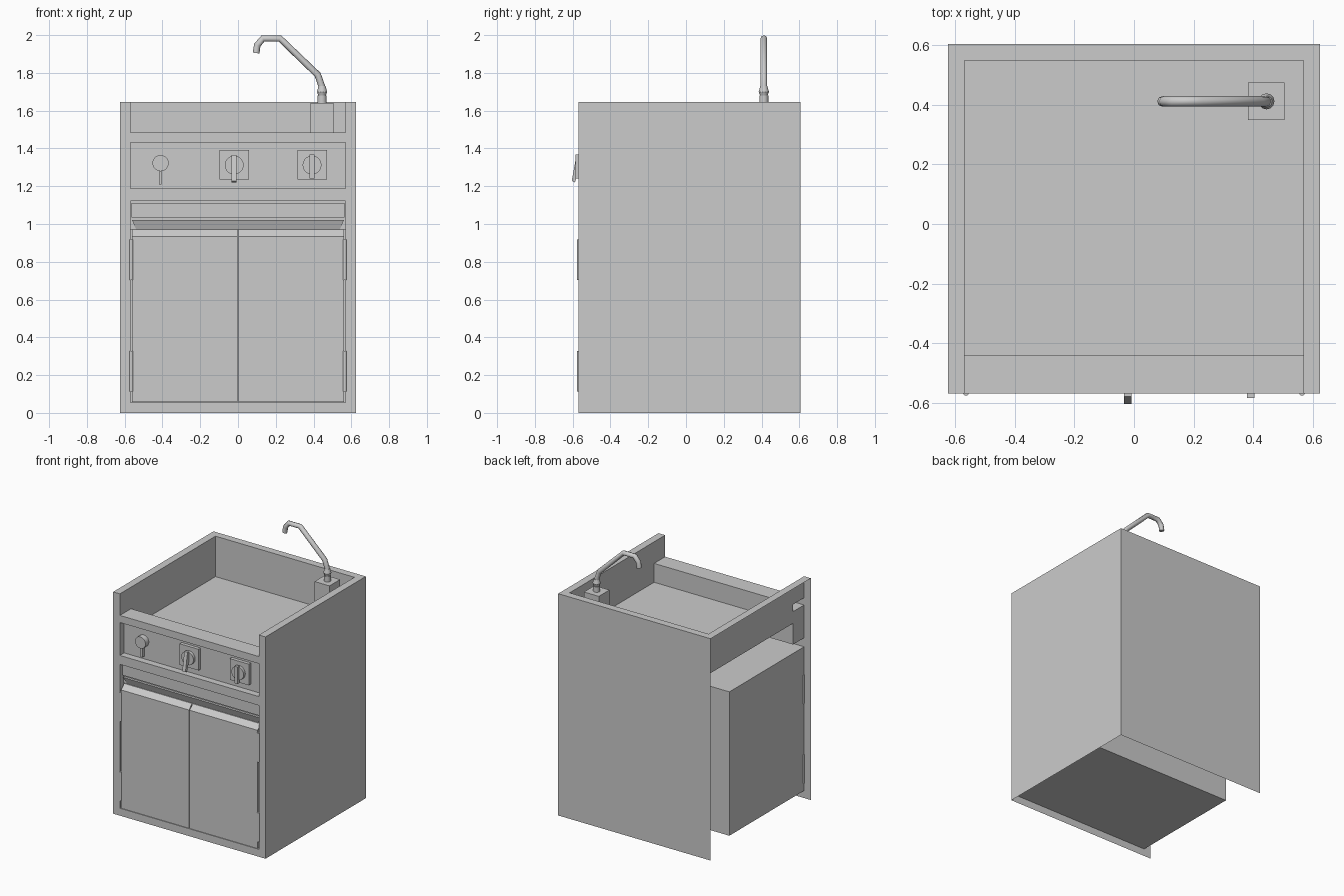
import bpy, bmesh, math
from mathutils import Matrix, Vector

if "Cube" in bpy.data.objects:
    bpy.data.objects.remove(bpy.data.objects["Cube"])

W, I = 0.625, 0.57            # outer and inner half widths
F, B, H = -0.57, 0.605, 1.645  # front, back, height


def finish(bm, name, smooth=False):
    me = bpy.data.meshes.new(name)
    bm.to_mesh(me)
    bm.free()
    ob = bpy.data.objects.new(name, me)
    bpy.context.collection.objects.link(ob)
    if smooth:
        bpy.context.view_layer.objects.active = ob
        ob.select_set(True)
        bpy.ops.object.shade_smooth_by_angle(angle=math.radians(50))
        ob.select_set(False)
    return ob


def prism(name, pts, x0, x1):
    """Extrude a (y, z) profile along x."""
    bm = bmesh.new()
    face = bm.faces.new([bm.verts.new((x0, y, z)) for y, z in pts])
    out = bmesh.ops.extrude_face_region(bm, geom=[face])
    bmesh.ops.translate(bm, vec=(x1 - x0, 0, 0),
                        verts=[v for v in out["geom"] if isinstance(v, bmesh.types.BMVert)])
    bmesh.ops.recalc_face_normals(bm, faces=bm.faces)
    return finish(bm, name)


def box(name, x0, x1, y0, y1, z0, z1):
    return prism(name, [(y0, z0), (y1, z0), (y1, z1), (y0, z1)], x0, x1)


def cyl(name, loc, r, depth, axis="Z", n=20, r2=None):
    bm = bmesh.new()
    rot = Matrix.Rotation(math.pi / 2, 4, "X") if axis == "Y" else Matrix()
    bmesh.ops.create_cone(bm, cap_ends=True, segments=n, radius1=r, radius2=r if r2 is None else r2,
                          depth=depth, matrix=Matrix.Translation(loc) @ rot)
    return finish(bm, name, True)


# Sheet-metal body: open left side and underside
bm = bmesh.new()


def sheet(axis, pos, a0, a1, b0, b1, sign):
    """Rectangle perpendicular to an axis; a and b are the other two axes in order."""
    pts = []
    for a, b in ((a0, b0), (a1, b0), (a1, b1), (a0, b1)):
        p = [a, b]
        p.insert(axis, pos)
        pts.append(bm.verts.new(p))
    f = bm.faces.new(pts)
    f.normal_update()
    if f.normal[axis] * sign < 0:
        f.normal_flip()


def recess(z0, z1, depth):
    sheet(1, depth, -I, I, z0, z1, -1)
    for s in (-1, 1):
        sheet(0, s * I, F, depth, z0, z1, -s)
    sheet(2, z0, -I, I, F, depth, 1)
    sheet(2, z1, -I, I, F, depth, -1)


RAIL, FLOOR, LEDGE = 1.485, 1.345, -0.44
for s in (-1, 1):                                  # front stiles, top rims, basin sides
    x0, x1 = sorted((s * I, s * W))
    sheet(1, F, x0, x1, 0, H, -1)
    sheet(2, H, x0, x1, F, B, 1)
    sheet(0, s * I, LEDGE, 0.55, FLOOR, H, -s)
    sheet(0, s * I, F, LEDGE, RAIL, H, -s)
for z0, z1 in ((0, 0.055), (1.122, 1.188), (1.432, RAIL)):   # front rails
    sheet(1, F, -I, I, z0, z1, -1)
sheet(0, W, F, B, 0, H, 1)                         # right side
sheet(1, B, -W, W, 0, H, 1)                        # back
sheet(2, H, -I, I, 0.55, B, 1)                     # back rim
sheet(1, 0.55, -I, I, FLOOR, H, -1)                # basin back, floor, front and ledge
sheet(2, FLOOR, -I, I, LEDGE, 0.55, 1)
sheet(1, LEDGE, -I, I, FLOOR, RAIL, 1)
sheet(2, RAIL, -I, I, F, LEDGE, 1)
recess(0.055, 1.122, 0.306)                        # cupboard
recess(1.188, 1.432, LEDGE)                        # control bay
bmesh.ops.remove_doubles(bm, verts=bm.verts, dist=1e-5)
finish(bm, "cabinet_body")

# Doors with chamfered tops, and hinges
for side, s in (("left", -1), ("right", 1)):
    x0, x1 = sorted((s * 0.003, s * 0.56))
    prism(side + "_door", [(F, 0.058), (F, 0.935), (-0.535, 0.97), (-0.50, 0.97), (-0.50, 0.058)], x0, x1)
    for i, z in enumerate((0.22, 0.81)):
        cyl(f"{side}_hinge_{i}", (s * 0.565, -0.567, z), 0.01, 0.215, n=10)

# Header above the doors
box("header_panel", -I, I, -0.53, -0.50, 0.97, 1.122)
box("header_bar", -0.565, 0.565, -0.548, -0.53, 1.035, 1.11)
lip = prism("header_lip", [(-0.548, 1.02), (-0.53, 0.972), (-0.53, 1.02)], -0.56, 0.56)
for v in lip.data.vertices:
    if v.co.z < 1.0:
        v.co.x *= 0.54 / 0.56

# Control panel with knobs
P = -0.52
box("control_panel", -I, I, P, LEDGE, 1.188, 1.432)
cyl("left_knob", (-0.41, P - 0.02, 1.322), 0.043, 0.04, "Y")
box("left_pointer", -0.418, -0.404, P - 0.025, P, 1.208, 1.285)
for name, x in (("middle", -0.02), ("right", 0.392)):
    box(name + "_plate", x - 0.078, x + 0.078, P - 0.025, P, 1.235, 1.392)
    cyl(name + "_knob", (x, P - 0.035, 1.312), 0.05, 0.02, "Y")
prism("middle_lever", [(P - 0.04, 1.365), (-0.58, 1.365), (-0.605, 1.228), (-0.588, 1.22), (P - 0.04, 1.30)],
      -0.034, -0.008)
box("right_grip", 0.379, 0.405, -0.584, P - 0.04, 1.242, 1.368)

# Tap: block, stepped collar and bent spout
TX, TY = 0.445, 0.412
box("tap_block", 0.383, 0.505, 0.35, 0.475, FLOOR, 1.64)
cyl("tap_base", (TX, TY, 1.66), 0.024, 0.04, n=12)
cyl("tap_collar_lower", (TX, TY, 1.69), 0.02, 0.02, n=12, r2=0.027)
cyl("tap_collar_upper", (TX, TY, 1.715), 0.027, 0.03, n=12, r2=0.019)
cu = bpy.data.curves.new("tap_spout", "CURVE")
cu.dimensions = "3D"
cu.bevel_depth = 0.018
cu.bevel_resolution = 2
cu.use_fill_caps = True
path = [(0.447, 1.70), (0.443, 1.73), (0.422, 1.79), (0.222, 1.982), (0.132, 1.982), (0.102, 1.947), (0.096, 1.905)]
sp = cu.splines.new("POLY")
sp.points.add(len(path) - 1)
for p, (x, z) in zip(sp.points, path):
    p.co = (x, TY, z, 1)
bpy.context.collection.objects.link(bpy.data.objects.new("tap_spout", cu))
